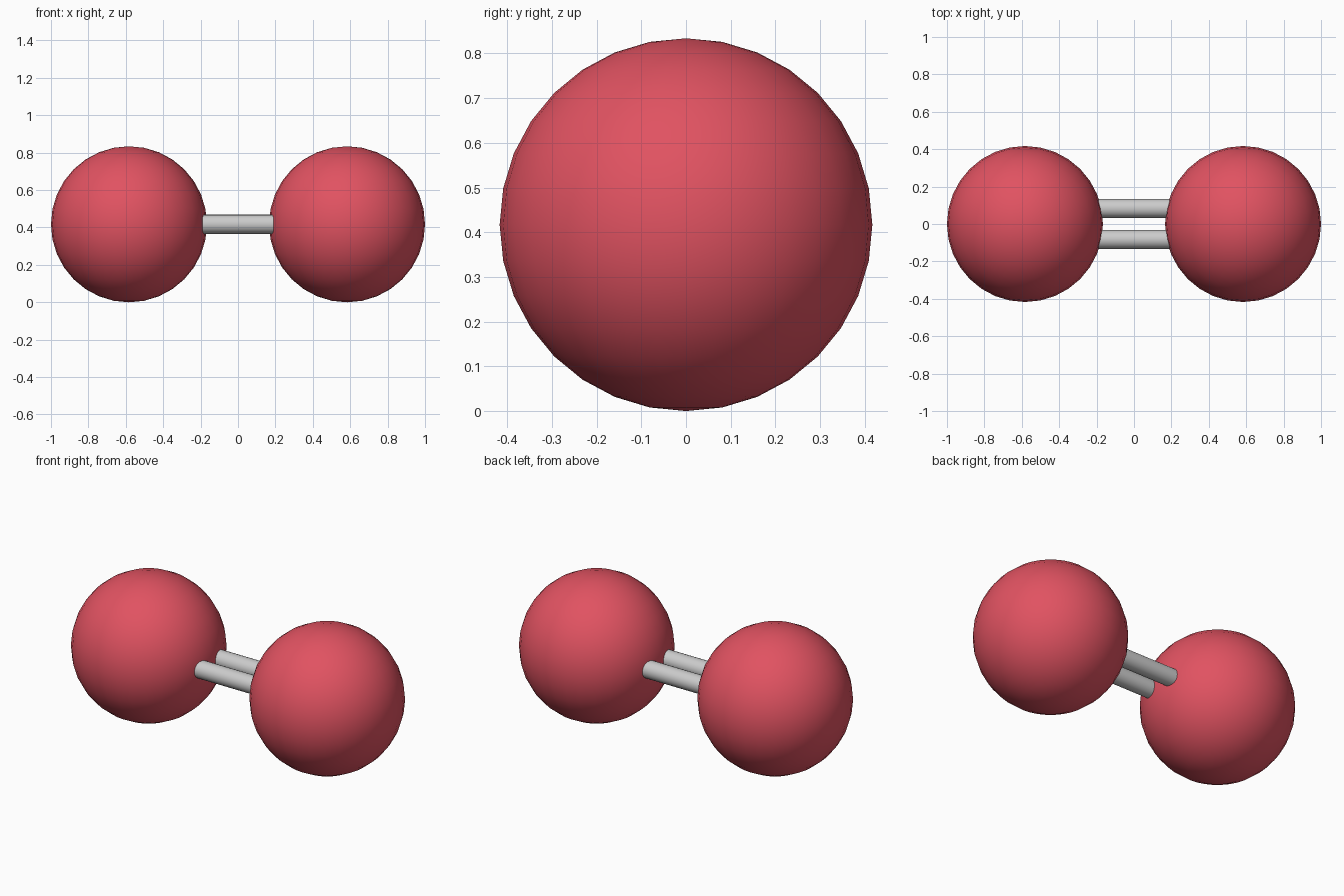
import bpy

if "Cube" in bpy.data.objects:
    bpy.data.objects.remove(bpy.data.objects["Cube"])

R = 0.417          # ball radius
CX = 1.0 - R       # ball centre offset along x
ROD_R = 0.051      # rod radius
ROD_Y = 0.083      # rod offset along y

red = bpy.data.materials.new("red")
red.diffuse_color = (0.75, 0.085, 0.12, 1.0)
red.use_nodes = True
red.node_tree.nodes["Principled BSDF"].inputs["Base Color"].default_value = red.diffuse_color


def smooth(obj):
    bpy.ops.object.shade_smooth_by_angle()
    return obj


# Two large balls
for side, name in ((-1, "left_ball"), (1, "right_ball")):
    bpy.ops.mesh.primitive_uv_sphere_add(segments=32, ring_count=16, radius=R,
                                         location=(side * CX, 0, R))
    ball = smooth(bpy.context.object)
    ball.name = name
    ball.data.materials.append(red)

# Two parallel connecting rods, running between the ball centres
for side, name in ((-1, "front_rod"), (1, "back_rod")):
    bpy.ops.mesh.primitive_cylinder_add(vertices=24, radius=ROD_R, depth=2 * CX,
                                        location=(0, side * ROD_Y, R),
                                        rotation=(0, 1.5707963, 0))
    rod = smooth(bpy.context.object)
    rod.name = name
